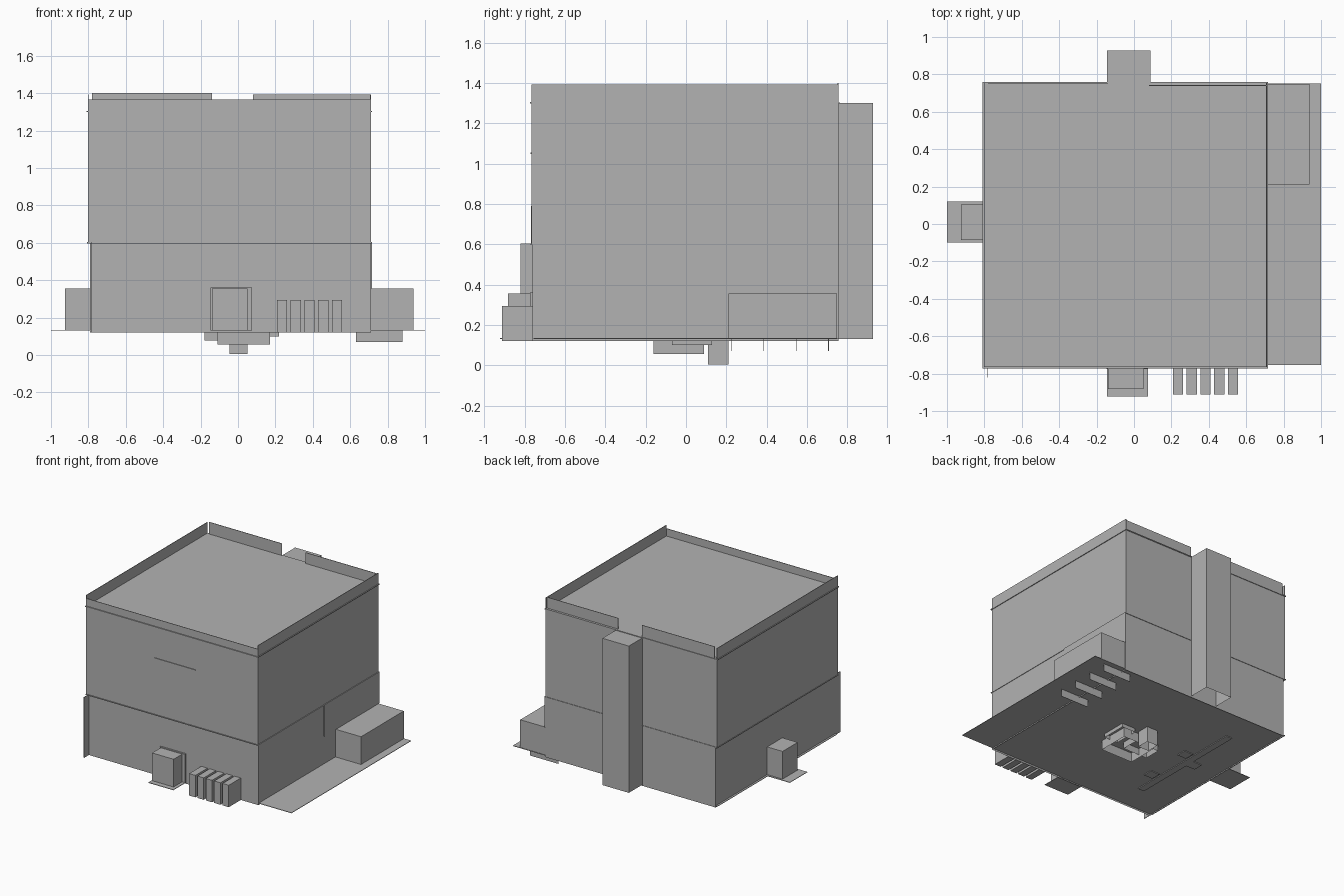
import bpy
import bmesh

cube = bpy.data.objects.get("Cube")
if cube:
    bpy.data.objects.remove(cube, do_unlink=True)

grey = bpy.data.materials.new("plain_grey")
grey.use_nodes = True
grey.diffuse_color = (0.45, 0.45, 0.45, 1)
shader = next(n for n in grey.node_tree.nodes if n.type == "BSDF_PRINCIPLED")
shader.inputs["Base Color"].default_value = grey.diffuse_color
shader.inputs["Roughness"].default_value = 0.9


def block(name, x, y, z, skip=""):
    """Axis-aligned box from ranges; skip drops top (t), bottom (b) or back (k) faces."""
    bm = bmesh.new()
    bmesh.ops.create_cube(bm, size=1)
    drop = []
    bm.normal_update()
    for f in bm.faces:
        n = f.normal
        if (n.z > 0.5 and "t" in skip) or (n.z < -0.5 and "b" in skip) or (n.y > 0.5 and "k" in skip):
            drop.append(f)
    for v in bm.verts:
        v.co = [r[0] if c < 0 else r[1] for c, r in zip(v.co, (x, y, z))]
    bmesh.ops.delete(bm, geom=drop, context="FACES")
    mesh = bpy.data.meshes.new(name)
    bm.to_mesh(mesh)
    bm.free()
    mesh.materials.append(grey)
    obj = bpy.data.objects.new(name, mesh)
    bpy.context.collection.objects.link(obj)
    return obj


FLOOR = 0.13
ROOF = 1.305
T = 0.004

# Main storeys and flat roof
block("lower_storey", (-0.79, 0.712), (-0.76, 0.755), (0.12, 0.6), "tb")
block("upper_storey", (-0.803, 0.71), (-0.765, 0.755), (0.6, ROOF), "b")
block("floor_sheet", (-0.805, 1.0), (-0.755, 0.752), (FLOOR, FLOOR + T))
block("storey_band", (-0.807, 0.716), (-0.77, 0.759), (0.597, 0.603))
block("roof_band", (-0.809, 0.716), (-0.773, 0.76), (1.298, ROOF))

# Thin parapet walls, with a gap at the rear tower
block("parapet_front", (-0.803, 0.71), (-0.765, -0.765 + T), (ROOF, 1.365))
block("parapet_right", (-0.803, -0.803 + T), (-0.765, 0.755), (ROOF, 1.392))
block("parapet_left", (0.71 - T, 0.71), (-0.765, 0.755), (ROOF, 1.392))
block("parapet_back_right", (-0.78, -0.14), (0.755 - T, 0.755), (ROOF, 1.4))
block("parapet_back_left", (0.08, 0.71), (0.738, 0.738 + T), (ROOF, 1.392))

# Rear tower, open underneath
block("rear_tower", (-0.145, 0.088), (0.755, 0.927), (FLOOR, 1.3), "b")

# Side annexes with ground plates
block("left_annex", (0.71, 0.938), (0.21, 0.748), (FLOOR, 0.355))
block("left_wall_panel", (0.711, 0.717), (0.063, 0.757), (0.355, 0.605))
block("right_annex", (-0.925, -0.79), (-0.085, 0.105), (FLOOR, 0.355))
block("right_plate", (-1.0, -0.79), (-0.1, 0.12), (FLOOR, FLOOR + T))

# Front entrance, its surround and plate
block("front_entrance", (-0.14, 0.05), (-0.882, -0.76), (FLOOR, 0.355))
block("entrance_surround", (-0.148, 0.075), (-0.774, -0.76), (FLOOR, 0.36))
block("entrance_plate", (-0.145, 0.075), (-0.922, -0.755), (FLOOR, FLOOR + T))

# Row of front vents
for i in range(5):
    x = 0.208 + i * 0.0735
    block(f"front_vent_{i + 1}", (x, x + 0.055), (-0.912, -0.76), (0.12, 0.295))

# Thin fins and ledges on the walls
block("corner_fin", (-0.787, -0.783), (-0.82, -0.76), (0.12, 0.603))
block("window_ledge", (-0.2, 0.16), (-0.77, -0.765), (1.048, 1.054))
block("front_rib", (0.086, 0.092), (-0.769, -0.765), (0.6, 0.79))

# Hanging fins under the floor
for i in range(4):
    y = 0.225 + i * 0.16
    block(f"floor_fin_{i + 1}", (0.63, 0.88), (y, y + 0.003), (0.07, FLOOR))

# Stepped cluster of open ducts under the floor
block("duct_centre", (-0.11, 0.17), (-0.16, 0.09), (0.055, FLOOR), "tb")
block("duct_right", (-0.18, 0.035), (-0.075, 0.06), (0.077, FLOOR), "tb")
block("duct_left", (0.1, 0.22), (-0.07, 0.13), (0.1, FLOOR), "tb")
block("duct_back", (-0.045, 0.05), (0.11, 0.21), (0.005, FLOOR), "tb")

# Flat rail and pads under the floor
block("floor_rail", (-0.53, -0.475), (-0.52, 0.48), (0.124, FLOOR))
for i, (x, y) in enumerate(((-0.42, 0.08), (-0.57, 0.0), (-0.42, -0.3))):
    block(f"floor_pad_{i + 1}", (x - 0.04, x + 0.04), (y - 0.04, y + 0.04), (0.124, FLOOR))
